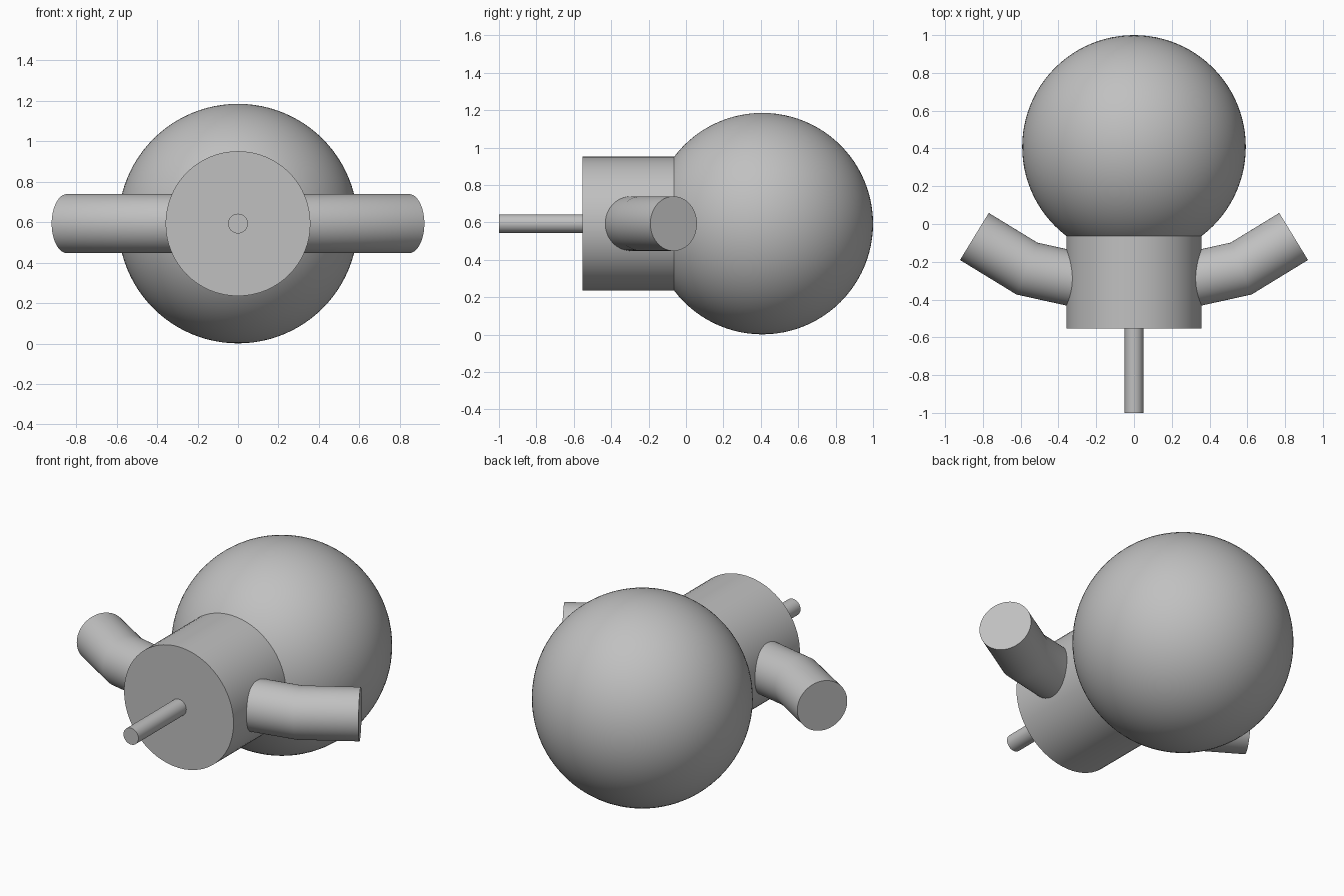
import bpy, bmesh, math
from mathutils import Matrix, Vector

cube = bpy.data.objects.get("Cube")
if cube:
    bpy.data.objects.remove(cube, do_unlink=True)

MID_Z = 0.593

grey = bpy.data.materials.new("plain grey")
grey.use_nodes = True
COLOUR = (0.53, 0.53, 0.53, 1)
grey.diffuse_color = COLOUR
grey.node_tree.nodes["Principled BSDF"].inputs["Base Color"].default_value = COLOUR


def finish(bm, name):
    """Turn a bmesh into a smooth-shaded object with sharp rims."""
    bmesh.ops.recalc_face_normals(bm, faces=bm.faces)
    mesh = bpy.data.meshes.new(name)
    bm.to_mesh(mesh)
    bm.free()
    mesh.materials.append(grey)
    obj = bpy.data.objects.new(name, mesh)
    bpy.context.collection.objects.link(obj)
    bpy.ops.object.select_all(action='DESELECT')
    obj.select_set(True)
    bpy.context.view_layer.objects.active = obj
    bpy.ops.object.shade_smooth_by_angle(angle=math.radians(35))
    return obj


def tube(name, path, radius, sides=64):
    """Solid round bar along a horizontal path, with mitred bends and flat ends."""
    points = [Vector((x, y, MID_Z)) for x, y in path]
    steps = [(b - a).normalized() for a, b in zip(points, points[1:])]
    up = Vector((0, 0, 1))
    bm = bmesh.new()
    rings = []
    for i, point in enumerate(points):
        before, after = steps[max(i - 1, 0)], steps[min(i, len(steps) - 1)]
        along = (before + after).normalized()
        side = up.cross(along) / along.dot(after)
        ring = []
        for k in range(sides):
            a = math.tau * k / sides
            ring.append(bm.verts.new(point + radius * (side * math.cos(a) + up * math.sin(a))))
        rings.append(ring)
    for low, high in zip(rings, rings[1:]):
        for k in range(sides):
            n = (k + 1) % sides
            bm.faces.new((low[k], low[n], high[n], high[k]))
    bm.faces.new(rings[0])
    bm.faces.new(rings[-1])
    return finish(bm, name)


# Large ball at the back
bm = bmesh.new()
bmesh.ops.create_uvsphere(bm, u_segments=96, v_segments=48, radius=0.592,
                          matrix=Matrix.Translation((0, 0.408, MID_Z)))
finish(bm, "ball")

# Drum in front of the ball, and the thin rod on its face
tube("drum", [(0, -0.553), (0, 0.1)], 0.358)
tube("front_rod", [(0, -1), (0, -0.5)], 0.049, 32)

# Bent arms on both sides, sweeping backwards
for name, s in (("left_arm", 1), ("right_arm", -1)):
    tube(name, [(0.2 * s, -0.317), (0.567 * s, -0.236), (0.845 * s, -0.066)], 0.146)
